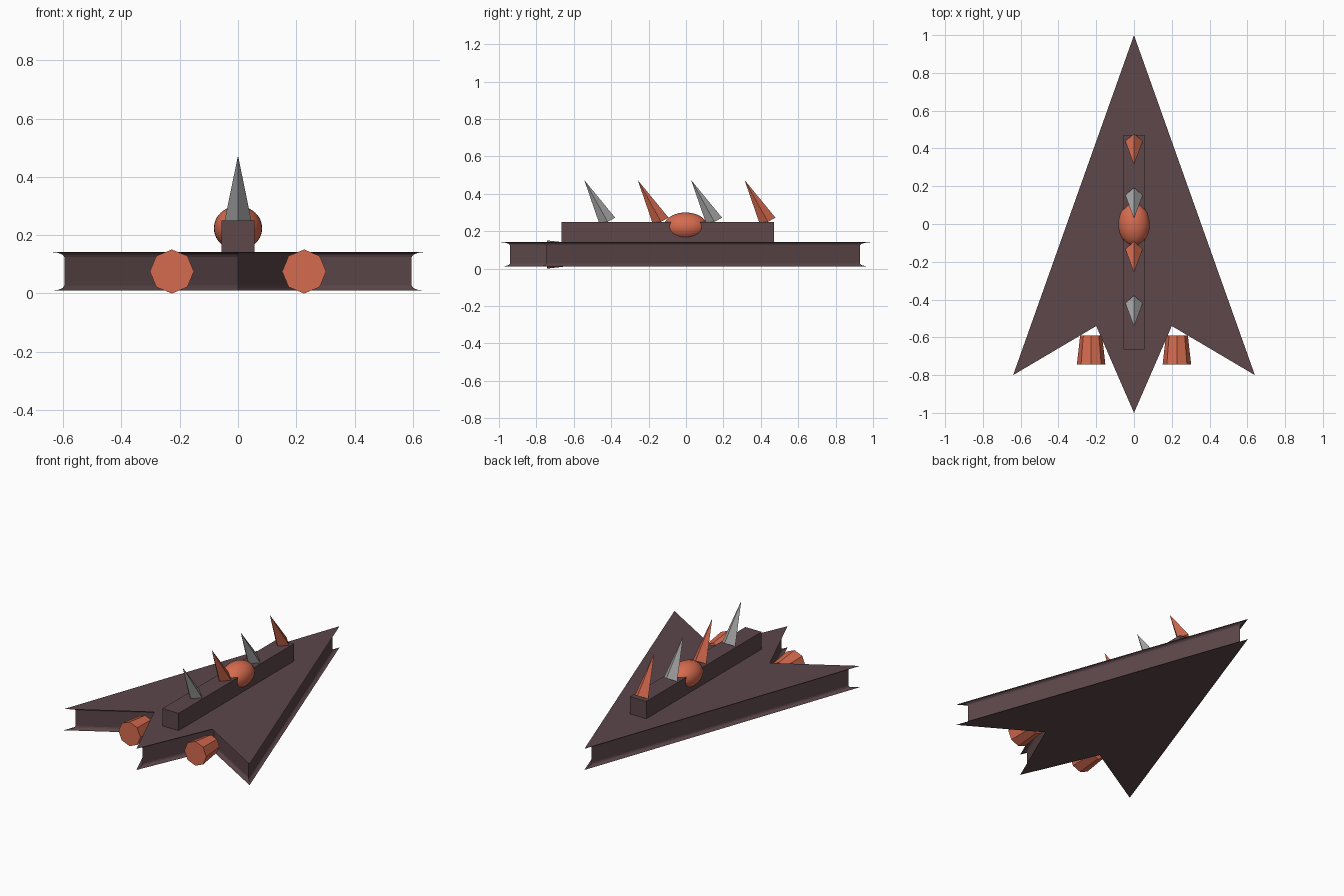
import bpy, bmesh, math
from mathutils import Vector, Matrix

if "Cube" in bpy.data.objects:
    bpy.data.objects.remove(bpy.data.objects["Cube"])


def material(name, hex_code):
    def lin(c):
        c /= 255
        return c / 12.92 if c <= 0.04045 else ((c + 0.055) / 1.055) ** 2.4
    m = bpy.data.materials.new(name)
    m.diffuse_color = (*[lin((hex_code >> s) & 255) for s in (16, 8, 0)], 1)
    m.use_nodes = True
    m.node_tree.nodes["Principled BSDF"].inputs["Base Color"].default_value = m.diffuse_color
    return m


PLUM = material("dark_plum", 0x5D474A)
ORANGE = material("burnt_orange", 0xD66B4F)
GREY = material("grey", 0xAAAAAA)


def add_object(name, bm, mat):
    bmesh.ops.recalc_face_normals(bm, faces=bm.faces)
    me = bpy.data.meshes.new(name)
    bm.to_mesh(me)
    bm.free()
    me.materials.append(mat)
    ob = bpy.data.objects.new(name, me)
    bpy.context.collection.objects.link(ob)
    return ob


def cone(name, mat, sides, r1, r2, depth, matrix):
    bm = bmesh.new()
    bmesh.ops.create_cone(bm, cap_ends=True, segments=sides, radius1=r1,
                          radius2=r2, depth=depth, matrix=matrix)
    return add_object(name, bm, mat)


def inset_outline(pts, d):
    """Mitred inward offset of a counter-clockwise outline."""
    out = []
    for i, p in enumerate(pts):
        a = (p - pts[i - 1]).normalized()
        b = (pts[(i + 1) % len(pts)] - p).normalized()
        na, nb = Vector((-a.y, a.x)), Vector((-b.y, b.x))
        out.append(p + (na + nb) * d / (1 + na.dot(nb)))
    return out


# Hull: arrowhead slab whose side wall is recessed by a hollow quarter-round
outline = [Vector(p) for p in ((0, 1), (-0.64, -0.8), (-0.2, -0.54),
                               (0, -1), (0.2, -0.54), (0.64, -0.8))]
Z_MID, HALF, LIP, RECESS = 0.076, 0.066, 0.017, 0.0235
quarter = [math.pi / 2 * i / 3 for i in range(4)]
profile = [(RECESS * math.sin(t), HALF - LIP * (1 - math.cos(t))) for t in quarter]
profile += [(d, -z) for d, z in reversed(profile)]
bm = bmesh.new()
rings = [[bm.verts.new((p.x, p.y, Z_MID + z)) for p in inset_outline(outline, d)]
         for d, z in profile]
bm.faces.new(rings[0])
bm.faces.new(rings[-1])
n = len(outline)
for r, s in zip(rings, rings[1:]):
    for i in range(n):
        j = (i + 1) % n
        bm.faces.new((r[i], r[j], s[j], s[i]))
add_object("hull", bm, PLUM)

# Raised spine along the top
bm = bmesh.new()
bmesh.ops.create_cube(bm, size=1, matrix=Matrix.Translation((0, -0.097, 0.19))
                      @ Matrix.Diagonal((0.112, 1.135, 0.12, 1)))
add_object("spine", bm, PLUM)

# Rounded cockpit dome
bm = bmesh.new()
bmesh.ops.create_uvsphere(bm, u_segments=32, v_segments=20, radius=1,
                          matrix=Matrix.Translation((0, -0.002, 0.224))
                          @ Matrix.Diagonal((0.083, 0.117, 0.076, 1)))
for f in bm.faces:
    f.smooth = True
add_object("cockpit_dome", bm, ORANGE)

# Four-sided spikes leaning to the rear, alternating colours
for i in range(4):
    m = (Matrix.Translation((0, -0.419 + 0.2857 * i, 0.25))
         @ Matrix.Rotation(math.radians(29.2), 4, 'X')
         @ Matrix.Translation((0, 0, 0.128)))
    cone(f"spike_{i + 1}", ORANGE if i % 2 else GREY, 4, 0.046, 0, 0.256, m)

# Eight-sided engine nozzles, wide end at the rear
for side, x in (("left", -0.227), ("right", 0.227)):
    m = (Matrix.Translation((x, -0.667, 0.0755))
         @ Matrix.Rotation(-math.pi / 2, 4, 'X'))
    cone(f"engine_{side}", ORANGE, 8, 0.0755, 0.058, 0.154, m)
